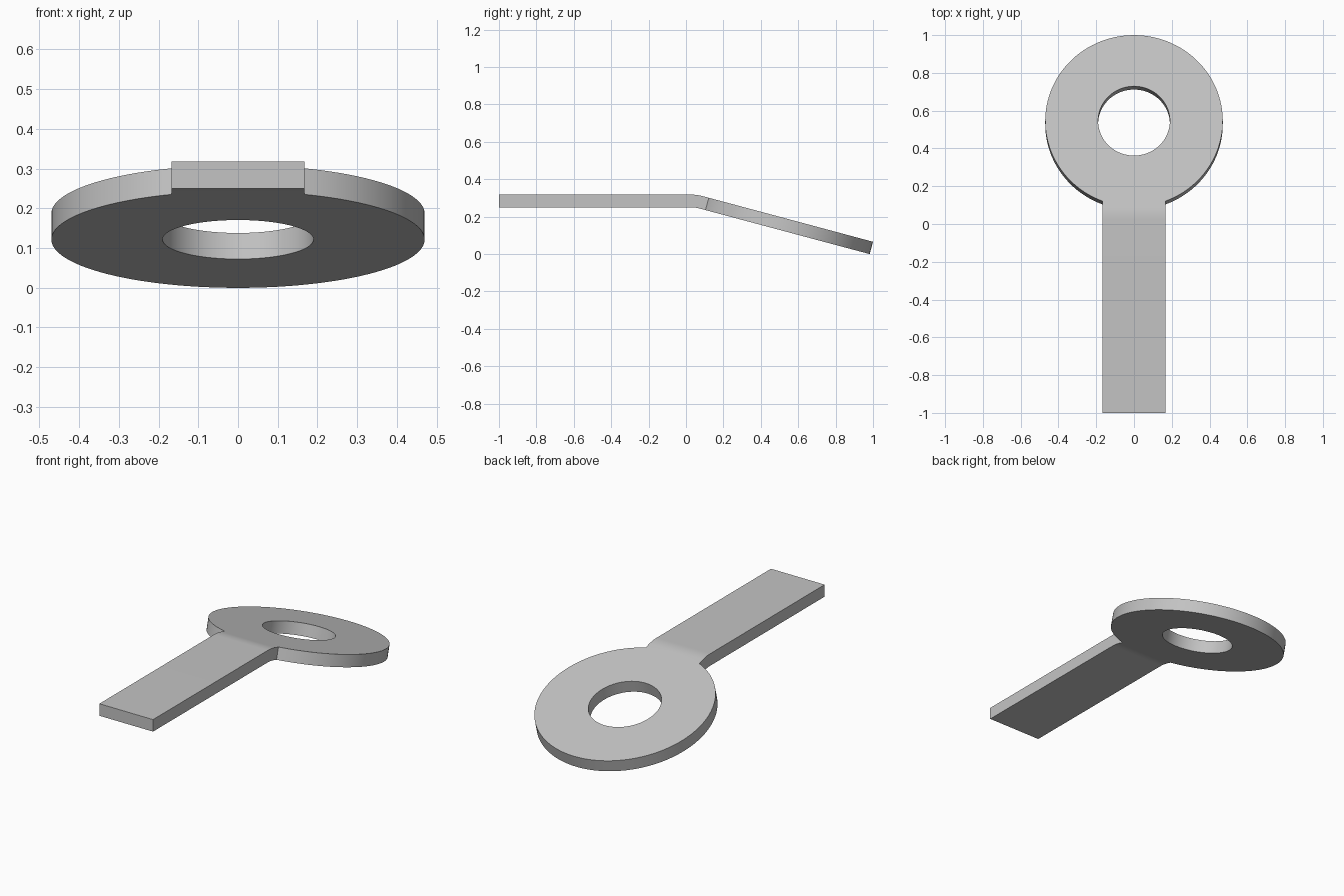
import bpy
import bmesh
from math import sin, cos, asin, radians, pi

cube = bpy.data.objects.get("Cube")
if cube:
    bpy.data.objects.remove(cube, do_unlink=True)

# Main dimensions
THICK = 0.068
HALF_W = 0.168          # half width of the strap
R_OUT, R_HOLE = 0.47, 0.19
TILT = radians(15)
BEND_R = 0.266          # radius of the bend on the top surface
BEND_Y, TOP_Z = 0.022, 0.318
ARC = BEND_R * TILT
RING_S = ARC + 0.471    # ring centre measured along the plate
NECK, REST, BENDS = 12, 100, 8


def bend(s, depth):
    """Map a distance along the plate and a depth under its top to y, z."""
    a = min(max(s / BEND_R, 0), TILT)
    extra = s - a * BEND_R
    y = BEND_Y + BEND_R * sin(a) + extra * cos(a) - depth * sin(a)
    z = TOP_Z - BEND_R * (1 - cos(a)) - extra * sin(a) - depth * cos(a)
    return y, z


bm = bmesh.new()

# Ring: neck columns first, then the free rim; angle 0 points to the strap
half = asin(HALF_W / R_OUT)
angles = [-half + 2 * half * i / NECK for i in range(NECK + 1)]
angles += [half + (2 * pi - 2 * half) * i / REST for i in range(1, REST)]


def circle(radius):
    return [bm.verts.new((radius * sin(a), RING_S - radius * cos(a), 0)) for a in angles]


outer, inner = circle(R_OUT), circle(R_HOLE)
count = len(angles)
for i in range(count):
    j = (i + 1) % count
    bm.faces.new((outer[i], outer[j], inner[j], inner[i]))

# Strap: rows run from the neck through the bend to the free end
previous = outer[:NECK + 1]
rows = [ARC * (1 - i / BENDS) for i in range(BENDS + 1)] + [-1 - BEND_Y]
for s in rows:
    row = [bm.verts.new((v.co.x, s, 0)) for v in outer[:NECK + 1]]
    for i in range(NECK):
        bm.faces.new((row[i], row[i + 1], previous[i + 1], previous[i]))
    previous = row

# Thicken the flat plate, then bend it
result = bmesh.ops.extrude_face_region(bm, geom=bm.faces[:], use_keep_orig=True)
for v in result["geom"]:
    if isinstance(v, bmesh.types.BMVert):
        v.co.z = -THICK
for v in bm.verts:
    v.co.y, v.co.z = bend(v.co.y, -v.co.z)
bmesh.ops.recalc_face_normals(bm, faces=bm.faces[:])

mesh = bpy.data.meshes.new("bent_ring_plate")
bm.to_mesh(mesh)
bm.free()
plate = bpy.data.objects.new("bent_ring_plate", mesh)
bpy.context.collection.objects.link(plate)

# Plain grey metal
grey = bpy.data.materials.new("light_grey")
grey.use_nodes = True
colour = (0.55, 0.55, 0.55, 1)
grey.diffuse_color = colour
grey.node_tree.nodes["Principled BSDF"].inputs["Base Color"].default_value = colour
mesh.materials.append(grey)

bpy.ops.object.select_all(action="DESELECT")
plate.select_set(True)
bpy.context.view_layer.objects.active = plate
bpy.ops.object.shade_smooth_by_angle(angle=radians(30))
